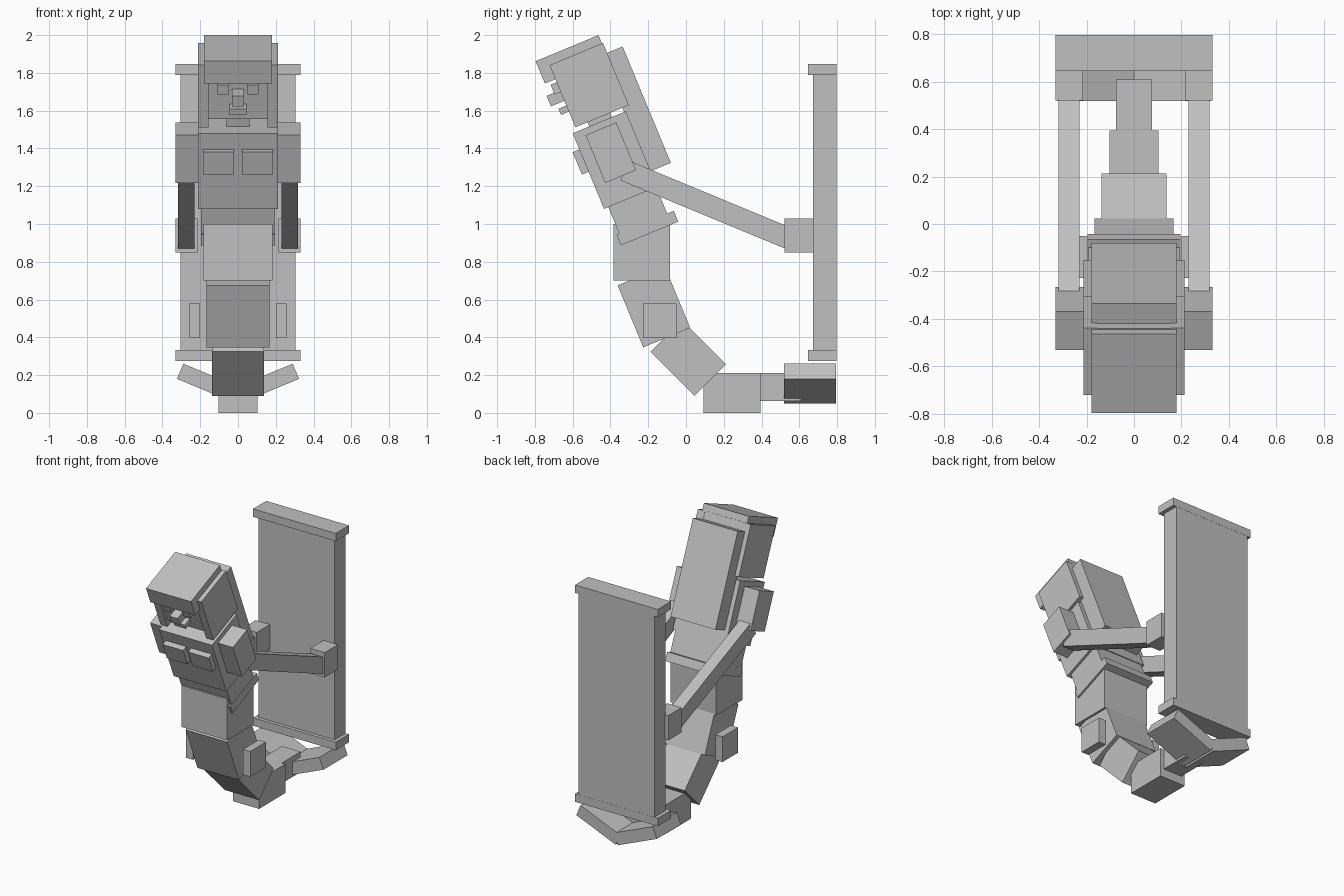
import bpy, math
from mathutils import Matrix

cube = bpy.data.objects.get("Cube")
if cube:
    bpy.data.objects.remove(cube, do_unlink=True)

# One plain stone grey
COL = (0.53, 0.53, 0.53, 1)
grey = bpy.data.materials.new("stone_grey")
grey.use_nodes = True
grey.diffuse_color = COL
grey.node_tree.nodes["Principled BSDF"].inputs["Base Color"].default_value = COL


def make_box(name, centre, size, rot=(0, 0, 0)):
    """Flat-shaded box with its size baked into the mesh."""
    bpy.ops.mesh.primitive_cube_add(size=1, location=centre, rotation=rot)
    ob = bpy.context.object
    ob.name = name
    ob.data.transform(Matrix.Diagonal((*size, 1)))
    ob.data.materials.append(grey)
    return ob


def box(name, x, y, z):
    """Upright box from ranges."""
    make_box(name, [(a + b) / 2 for a, b in (x, y, z)], [b - a for a, b in (x, y, z)])


def tilted(name, x, corner, depth, height, deg=22.5):
    """Box leaning about x, placed by its upper front corner (y, z)."""
    a = math.radians(deg)
    c, s = math.cos(a), math.sin(a)
    y = corner[0] + c * depth / 2 + s * height / 2
    z = corner[1] + s * depth / 2 - c * height / 2
    make_box(name, ((x[0] + x[1]) / 2, y, z), (x[1] - x[0], depth, height), (a, 0, 0))


def pair(func, name, x, *args):
    """Left (+x) and right (-x) copies."""
    func("left_" + name, x, *args)
    func("right_" + name, (-x[1], -x[0]), *args)


def sym(w):
    return (-w, w)


# Head and hair
tilted("hair_top", sym(.18), (-.796, 1.862), .36, .128)
tilted("head", sym(.155), (-.704, 1.849), .284, .318)
pair(tilted, "hair_side", (.155, .212), (-.722, 1.841), .306, .356)
tilted("hair_back", sym(.18), (-.451, 1.892), .125, .667)
tilted("neck", sym(.06), (-.555, 1.62), .13, .2)

# Face
pair(tilted, "eye", (.05, .108), (-.717, 1.737), .07, .056)
tilted("nose", sym(.032), (-.738, 1.678), .13, .06)
tilted("mouth", sym(.045), (-.675, 1.61), .08, .035)

# Torso
tilted("chest", sym(.212), (-.6, 1.48), .305, .433)
pair(tilted, "chest_plate", (.02, .185), (-.6, 1.38), .08, .128)
tilted("upper_belly", sym(.195), (-.43, 1.135), .275, .25)
tilted("belt", sym(.197), (-.368, .944), .328, .062)
box("lower_belly", sym(.183), (-.385, -.085), (.7, 1.0))

# Arms reaching back to the board
pair(tilted, "shoulder", (.212, .332), (-.532, 1.47), .176, .273)
pair(tilted, "forearm", (.23, .318), (-.303, 1.336), .96, .114, -22.5)
pair(box, "hand", (.215, .33), (.521, .674), (.85, 1.03))

# Curved tail
tilted("tail_upper", sym(.167), (-.362, .675), .269, .355)
tilted("tail_middle", sym(.138), (-.188, .324), .236, .33, 45)
box("tail_lower", sym(.104), (.093, .394), (0, .21))
box("tail_tip", sym(.075), (.39, .61), (.062, .21))
pair(box, "hip_fin", (.2, .258), (-.228, -.05), (.397, .58))

# Tail flukes, spreading up and out
for side, sx in (("left", 1), ("right", -1)):
    a = math.radians(22.5)
    length, thick = .34, .087
    x = .323 - math.cos(a) * length / 2 - math.sin(a) * thick / 2
    z = .18 - math.sin(a) * length / 2 + math.cos(a) * thick / 2
    make_box(side + "_fluke", (sx * x, .657, z), (length, .276, thick), (0, -sx * a, 0))

# Upright board with end rails
box("board", sym(.305), (.672, .796), (.3, 1.82))
box("top_rail", sym(.332), (.646, .797), (1.79, 1.847))
box("bottom_rail", sym(.332), (.646, .797), (.275, .333))
